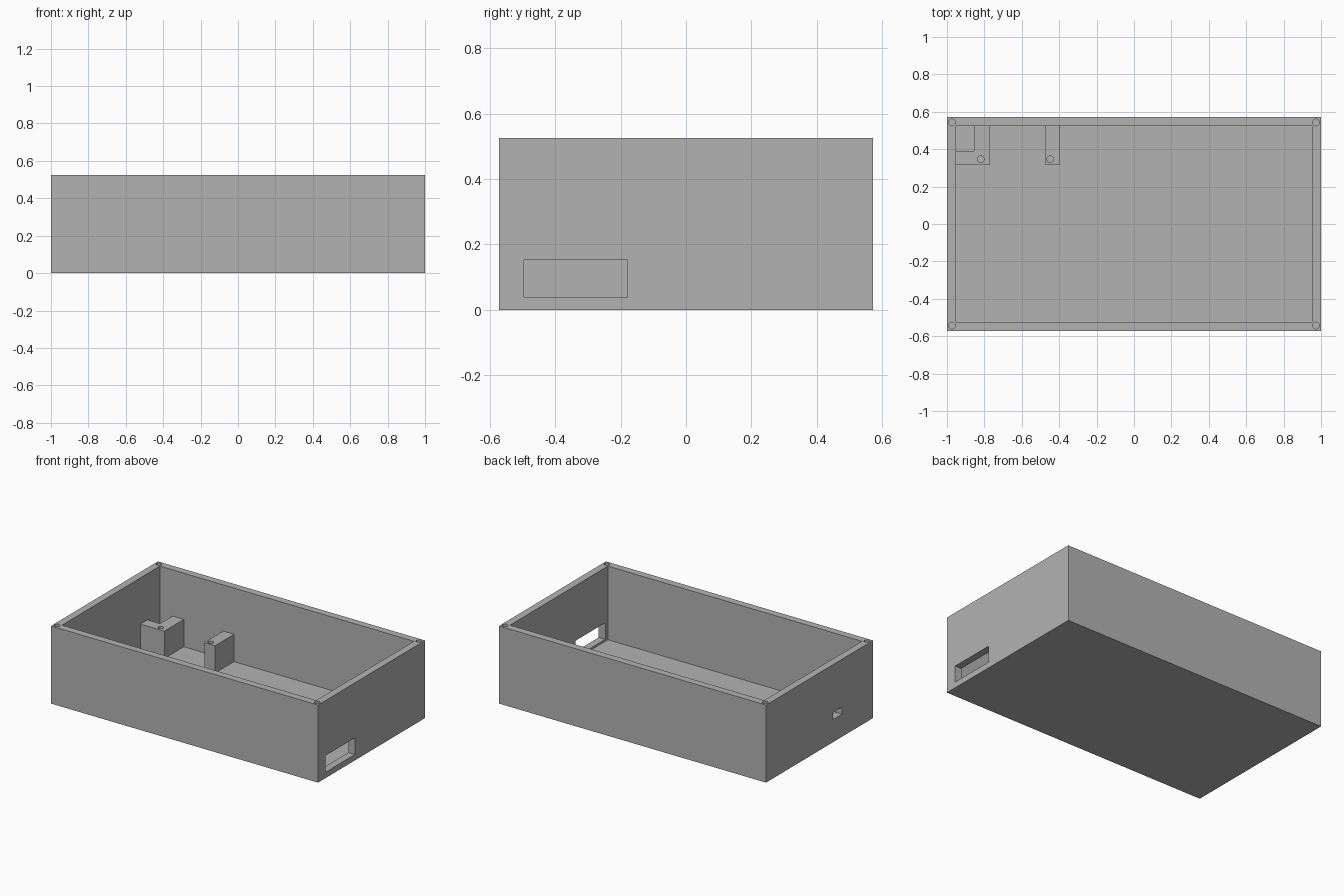
import bpy
import bmesh
from math import radians
from mathutils import Vector

cube = bpy.data.objects.get("Cube")
if cube:
    bpy.data.objects.remove(cube, do_unlink=True)

# Overall dimensions
HX, HY, H = 1.0, 0.572, 0.525
WALL, FLOOR = 0.049, 0.027
IX, IY = HX - WALL, HY - WALL
POST_TOP = 0.212
HOLE_R = 0.018

grey = bpy.data.materials.new("plain grey")
grey.use_nodes = True
grey.diffuse_color = (0.45, 0.45, 0.45, 1)
grey.node_tree.nodes["Principled BSDF"].inputs["Base Color"].default_value = (0.45, 0.45, 0.45, 1)


def finish(name, bm):
    bmesh.ops.recalc_face_normals(bm, faces=bm.faces)
    mesh = bpy.data.meshes.new(name)
    bm.to_mesh(mesh)
    bm.free()
    obj = bpy.data.objects.new(name, mesh)
    bpy.context.collection.objects.link(obj)
    mesh.materials.append(grey)
    return obj


def prism(name, outline, z0, z1):
    """Extrude a flat outline upwards from z0 to z1."""
    bm = bmesh.new()
    face = bm.faces.new([bm.verts.new((x, y, z0)) for x, y in outline])
    new = bmesh.ops.extrude_face_region(bm, geom=[face])["geom"]
    verts = [g for g in new if isinstance(g, bmesh.types.BMVert)]
    bmesh.ops.translate(bm, verts=verts, vec=Vector((0, 0, z1 - z0)))
    return finish(name, bm)


def box(name, x0, x1, y0, y1, z0, z1):
    return prism(name, [(x0, y0), (x1, y0), (x1, y1), (x0, y1)], z0, z1)


def drill(x, y, top, depth):
    """Round cutter for a blind screw hole."""
    bm = bmesh.new()
    bmesh.ops.create_cone(bm, cap_ends=True, segments=32, radius1=HOLE_R,
                          radius2=HOLE_R, depth=depth + 0.02)
    bmesh.ops.translate(bm, verts=bm.verts, vec=Vector((x, y, top + 0.01 - depth / 2)))
    return finish("hole_cutter", bm)


def cut(obj, cutters):
    """Subtract the cutters, apply, and remove them."""
    for cutter in cutters:
        cutter.hide_render = True
        mod = obj.modifiers.new("cut", 'BOOLEAN')
        mod.operation = 'DIFFERENCE'
        mod.solver = 'EXACT'
        mod.object = cutter
    bpy.ops.object.select_all(action='DESELECT')
    bpy.context.view_layer.objects.active = obj
    obj.select_set(True)
    for mod in list(obj.modifiers):
        bpy.ops.object.modifier_apply(modifier=mod.name)
    for cutter in cutters:
        bpy.data.objects.remove(cutter, do_unlink=True)
    bpy.ops.object.shade_smooth_by_angle(angle=radians(30))


# Open tray with a wide side port, a small opposite port and corner screw holes
tray = box("tray", -HX, HX, -HY, HY, 0, H)
cutters = [
    box("cavity_cutter", -IX, IX, -IY, IY, FLOOR, H + 0.1),
    box("wide_port_cutter", IX - 0.02, HX + 0.1, -0.495, -0.178, 0.04, 0.152),
    box("small_port_cutter", -HX - 0.1, -IX + 0.02, -0.24, -0.145, 0.153, 0.2),
]
cutters += [drill(sx * (HX - 0.027), sy * (HY - 0.029), H, 0.15)
            for sx in (-1, 1) for sy in (-1, 1)]
cut(tray, cutters)

# L-shaped mounting post in the back corner
corner_post = prism("corner_post",
                    [(-IX, 0.315), (-0.772, 0.315), (-0.772, IY),
                     (-0.856, IY), (-0.856, 0.39), (-IX, 0.39)], FLOOR, POST_TOP)
cut(corner_post, [drill(-0.82, 0.346, POST_TOP, 0.1)])

# Straight mounting post on the back wall
wall_post = box("wall_post", -0.476, -0.396, 0.319, IY, FLOOR, POST_TOP)
cut(wall_post, [drill(-0.447, 0.346, POST_TOP, 0.1)])
